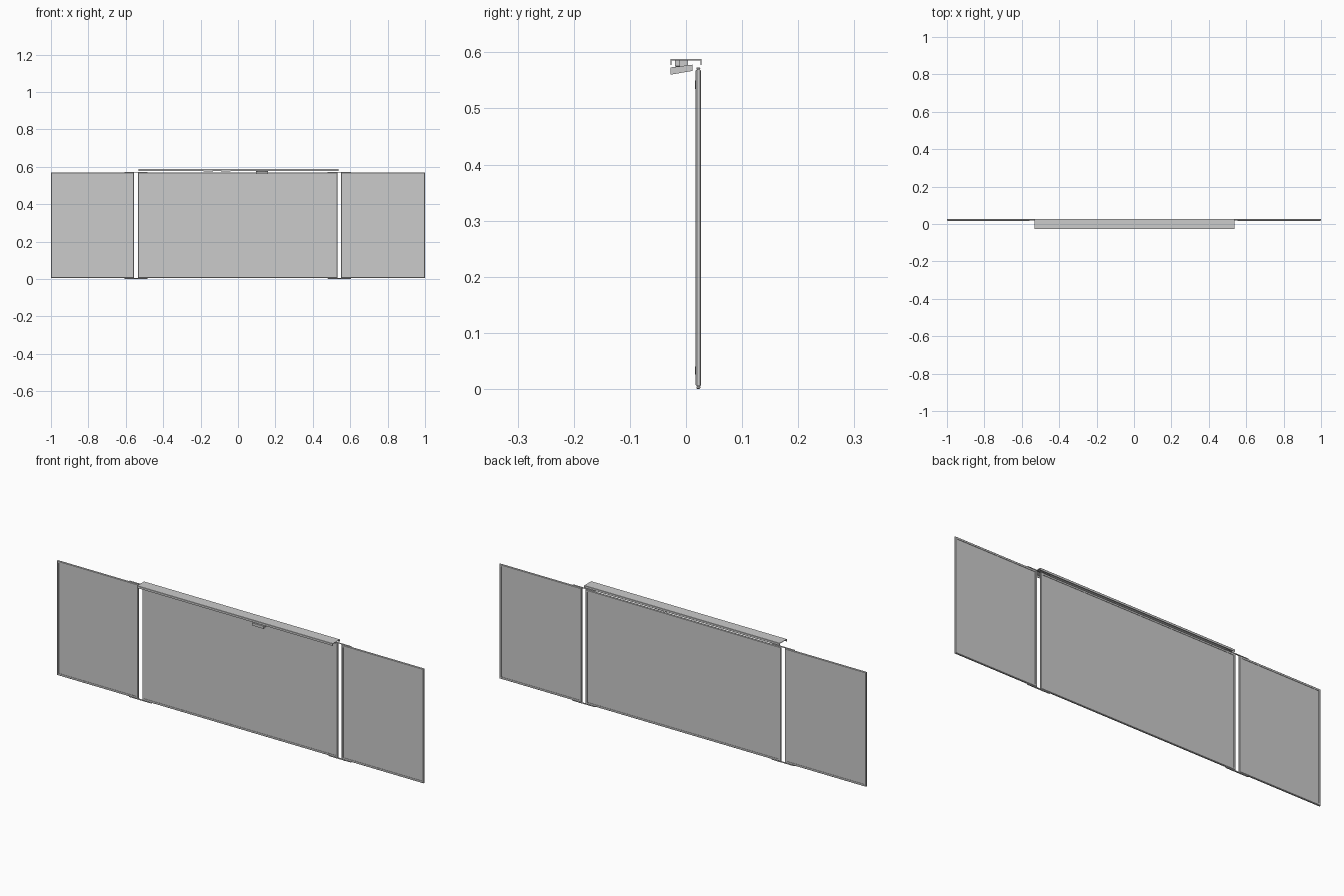
import bpy, bmesh, math
from mathutils import Matrix

if "Cube" in bpy.data.objects:
    bpy.data.objects.remove(bpy.data.objects["Cube"])

YC = 0.022          # centre plane of the boards
Z0, Z1 = 0.005, 0.569


def finish(name, bm):
    bmesh.ops.recalc_face_normals(bm, faces=bm.faces)
    me = bpy.data.meshes.new(name)
    bm.to_mesh(me)
    bm.free()
    ob = bpy.data.objects.new(name, me)
    bpy.context.collection.objects.link(ob)
    return ob


def box(name, x0, x1, y0, y1, z0, z1, bevel=0):
    bm = bmesh.new()
    m = Matrix.Translation(((x0+x1)/2, (y0+y1)/2, (z0+z1)/2)) @ Matrix.Diagonal((x1-x0, y1-y0, z1-z0, 1))
    bmesh.ops.create_cube(bm, size=1, matrix=m)
    ob = finish(name, bm)
    if bevel:
        b = ob.modifiers.new("bevel", "BEVEL")
        b.width, b.segments = bevel, 2
    return ob


def extrude_x(name, profile, x0, x1):
    """Closed (y, z) profile swept along x."""
    bm = bmesh.new()
    a = [bm.verts.new((x0, y, z)) for y, z in profile]
    face = bm.faces.new(a)
    r = bmesh.ops.extrude_face_region(bm, geom=[face])
    vs = [g for g in r["geom"] if isinstance(g, bmesh.types.BMVert)]
    bmesh.ops.translate(bm, verts=vs, vec=(x1-x0, 0, 0))
    return finish(name, bm)


def cylinder(name, x, y, z, r, depth, axis="Z", r2=None):
    bm = bmesh.new()
    m = Matrix.Translation((x, y, z))
    if axis == "Y":
        m = m @ Matrix.Rotation(math.pi/2, 4, "X")
    bmesh.ops.create_cone(bm, cap_ends=True, segments=16, radius1=r,
                          radius2=r if r2 is None else r2, depth=depth, matrix=m)
    return finish(name, bm)


def frame(name, x0, x1):
    """Mitred frame with a chamfered section."""
    w, h, c = 0.010, 0.0048, 0.002
    section = [(0, -h+c), (c, -h), (w, -h), (w, h), (c, h), (0, h-c)]
    bm = bmesh.new()
    rings = []
    for sx, sz in ((1, 1), (-1, 1), (-1, -1), (1, -1)):
        cx, cz = (x0 if sx > 0 else x1), (Z0 if sz > 0 else Z1)
        rings.append([bm.verts.new((cx+sx*d, YC+y, cz+sz*d)) for d, y in section])
    n = len(section)
    for i in range(4):
        a, b = rings[i], rings[(i+1) % 4]
        for j in range(n):
            k = (j+1) % n
            bm.faces.new((a[j], b[j], b[k], a[k]))
    return finish(name, bm)


# Three framed boards
for label, x0, x1 in (("left", -1, -0.557), ("centre", -0.535, 0.531), ("right", 0.552, 1)):
    frame(label + "_frame", x0, x1)
    box(label + "_panel", x0+0.008, x1-0.008, YC-0.003, YC+0.003, Z0+0.008, Z1-0.008)

# Hinge straps and pivots bridging the boards, top and bottom
for side, cx in (("left", -0.546), ("right", 0.5415)):
    for lvl, za, zb in (("lower", 0.0, 0.005), ("upper", Z1, 0.573)):
        box(f"{side}_{lvl}_hinge_strap", cx-0.062, cx+0.062, YC-0.0035, YC+0.0035,
            za+0.001, zb, 0.0012)
        for s in (-1, 1):
            cylinder(f"{side}_{lvl}_hinge_pin", cx+s*0.025, YC, (za+zb)/2, 0.0025, zb-za)

# Screws at the corners of the centre board
for x in (-0.505, 0.501):
    for z in (0.033, 0.542):
        cylinder("corner_screw", x, 0.0176, z, 0.005, 0.0035, "Y", 0.008)
        cylinder("screw_shank", x, 0.019, z, 0.004, 0.006, "Y")

# Overhead channel hood: thin top with a lip along each long edge
yf, yb, zt, zl, t = -0.028, 0.028, 0.588, 0.577, 0.0025
hood = [(yf, zl), (yf, zt-0.001), (yf+0.001, zt), (yb-0.001, zt), (yb, zt-0.001), (yb, zl),
        (yb-t, zl), (yb-t, zt-t), (yf+t, zt-t), (yf+t, zl)]
extrude_x("hood", hood, -0.531, 0.536)

# Tilted switch housing under the hood
extrude_x("switch_housing", [(-0.028, 0.560), (-0.028, 0.573), (0.012, 0.578), (0.012, 0.567)], 0.095, 0.16)
box("switch_mount", 0.105, 0.15, -0.012, 0.004, 0.573, 0.586)

# Small clips inside the hood
for x in (-0.16, -0.065):
    box("hood_clip", x-0.025, x+0.025, -0.02, 0.0, 0.575, 0.586, 0.001)
